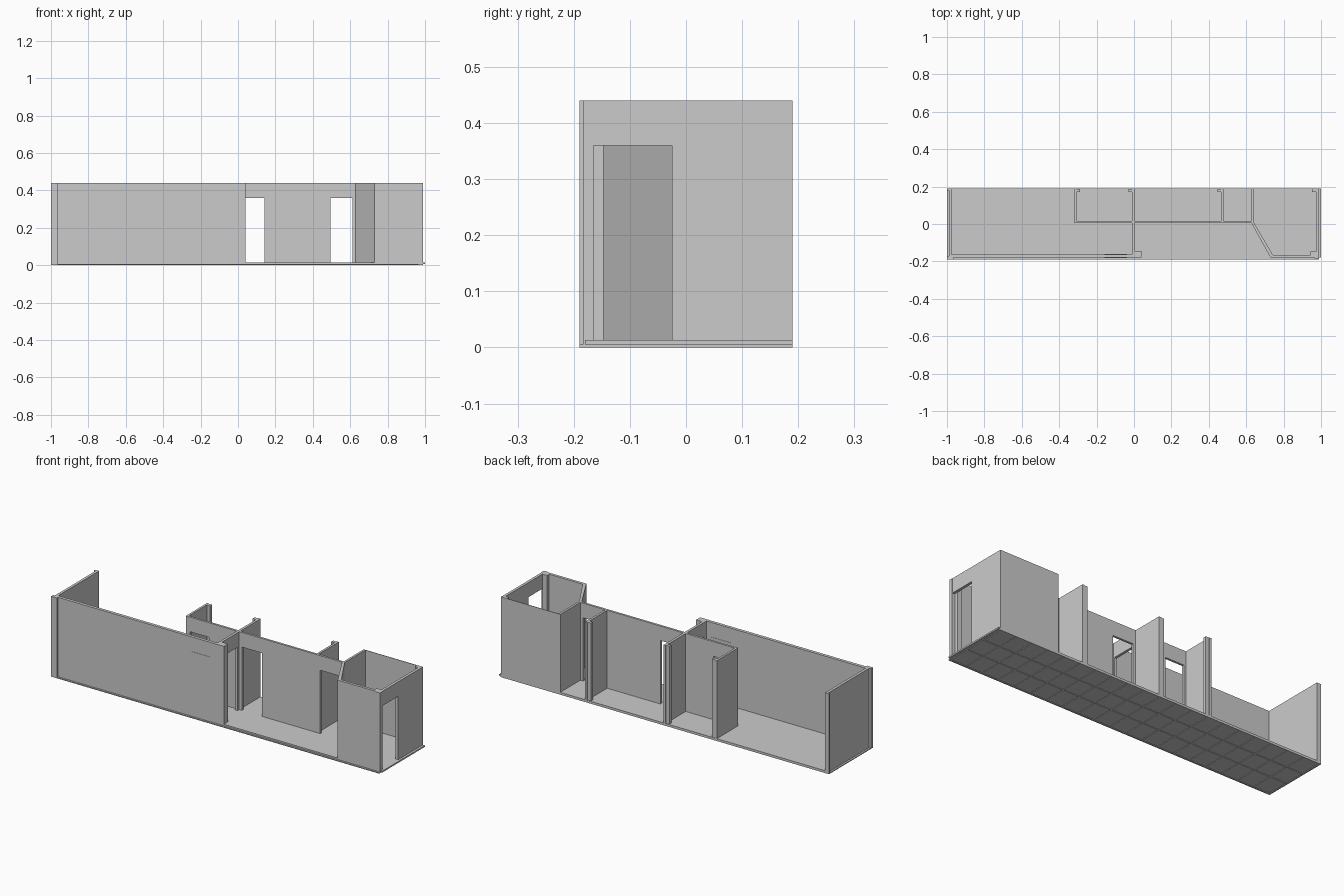
import bpy, bmesh

cube = bpy.data.objects.get("Cube")
if cube:
    bpy.data.objects.remove(cube, do_unlink=True)

gray = bpy.data.materials.new("plain_gray")
gray.use_nodes = True
COLOR = (0.6, 0.6, 0.6, 1)
gray.diffuse_color = COLOR
gray.node_tree.nodes["Principled BSDF"].inputs["Base Color"].default_value = COLOR

FLOOR, TOP, HEAD = 0.013, 0.44, 0.36


def prism(bm, points, z0, z1):
    """Upright solid over a plan outline."""
    base = bm.faces.new([bm.verts.new((x, y, z0)) for x, y in points])
    new = bmesh.ops.extrude_face_region(bm, geom=[base])["geom"]
    bmesh.ops.translate(bm, vec=(0, 0, z1 - z0),
                        verts=[v for v in new if isinstance(v, bmesh.types.BMVert)])


def box(bm, x0, x1, y0, y1, z0, z1):
    prism(bm, [(x0, y0), (x1, y0), (x1, y1), (x0, y1)], z0, z1)


def finish(name, bm):
    bmesh.ops.recalc_face_normals(bm, faces=bm.faces)
    mesh = bpy.data.meshes.new(name)
    bm.to_mesh(mesh)
    bm.free()
    mesh.materials.append(gray)
    obj = bpy.data.objects.new(name, mesh)
    bpy.context.collection.objects.link(obj)


def block(name, x0, x1, y0, y1, z0=FLOOR, z1=TOP):
    bm = bmesh.new()
    box(bm, x0, x1, y0, y1, z0, z1)
    finish(name, bm)


def wall(name, axis, start, end, a, b, doors=(), z0=FLOOR):
    """Wall running along an axis, its thickness from a to b, with door gaps."""
    bm = bmesh.new()

    def piece(s, e, low):
        if e - s > 0.001:
            span = (s, e, a, b) if axis == "x" else (a, b, s, e)
            box(bm, *span, low, TOP)
    at = start
    for s, e in doors:
        piece(at, s, z0)
        piece(s, e, HEAD)
        at = e
    piece(at, end, z0)
    finish(name, bm)


# Floor slab, its thin underlay and the joists beneath
block("floor", -0.99, 1.0, -0.18, 0.19, 0.005, FLOOR)
block("floor_underlay", -1.0, 0.99, -0.19, 0.19, 0.003, 0.005)
bm = bmesh.new()
for y in (-0.186, -0.06, 0.06, 0.186):
    box(bm, -1.0, 0.99, y - 0.004, y + 0.004, 0, 0.003)
for i in range(21):
    x = -0.996 + i * 0.099
    box(bm, x - 0.004, x + 0.004, -0.182, 0.182, 0, 0.003)
finish("floor_joists", bm)

# Outer walls
wall("left_end_wall", "y", -0.18, 0.19, -0.99, -0.975, z0=0.005)
wall("long_front_wall", "x", -0.975, 0.04, -0.18, -0.163, z0=0.005)
wall("short_front_wall", "x", 0.73, 0.965, -0.18, -0.165, z0=0.005)
wall("right_end_wall", "y", -0.165, 0.19, 0.973, 0.988, [(-0.165, -0.025)], 0.005)
wall("back_panel", "x", 0.63, 0.988, 0.187, 0.19, z0=0.005)

# Partitions with doorways
wall("corridor_wall", "x", -0.32, 0.64, 0.005, 0.017,
     [(-0.295, -0.18), (0.02, 0.143), (0.495, 0.612)])
wall("centre_partition", "y", -0.163, 0.19, -0.01, 0.004, [(-0.14, -0.01)])
for name, x in (("left_partition", -0.32), ("right_partition", 0.466), ("bath_partition", 0.629)):
    wall(name, "y", 0.005, 0.19, x, x + 0.012)

# Slanted wall
bm = bmesh.new()
prism(bm, [(0.627, 0.006), (0.73, -0.18), (0.744, -0.168), (0.641, 0.008)], FLOOR, TOP)
finish("slanted_wall", bm)

# Short returns at the open back edge
for name, x in (("left_return", -0.308), ("centre_return", -0.03),
                ("right_return", 0.446), ("end_return", 0.953)):
    block(name, x, x + 0.02, 0.17, 0.187)

# Corner posts
block("front_left_post", -1.0, -0.965, -0.19, -0.172, 0)
block("back_left_trim", -1.0, -0.99, 0.18, 0.19, 0)
block("entry_post", 0.004, 0.04, -0.163, -0.145)
block("inner_corner_post", 0.945, 0.973, -0.165, -0.147)
block("front_right_post", 0.965, 0.99, -0.184, -0.165, 0.005)

# Flush window panel
block("window_panel", -0.157, -0.037, -0.1815, -0.1615, 0.22, 0.36)
